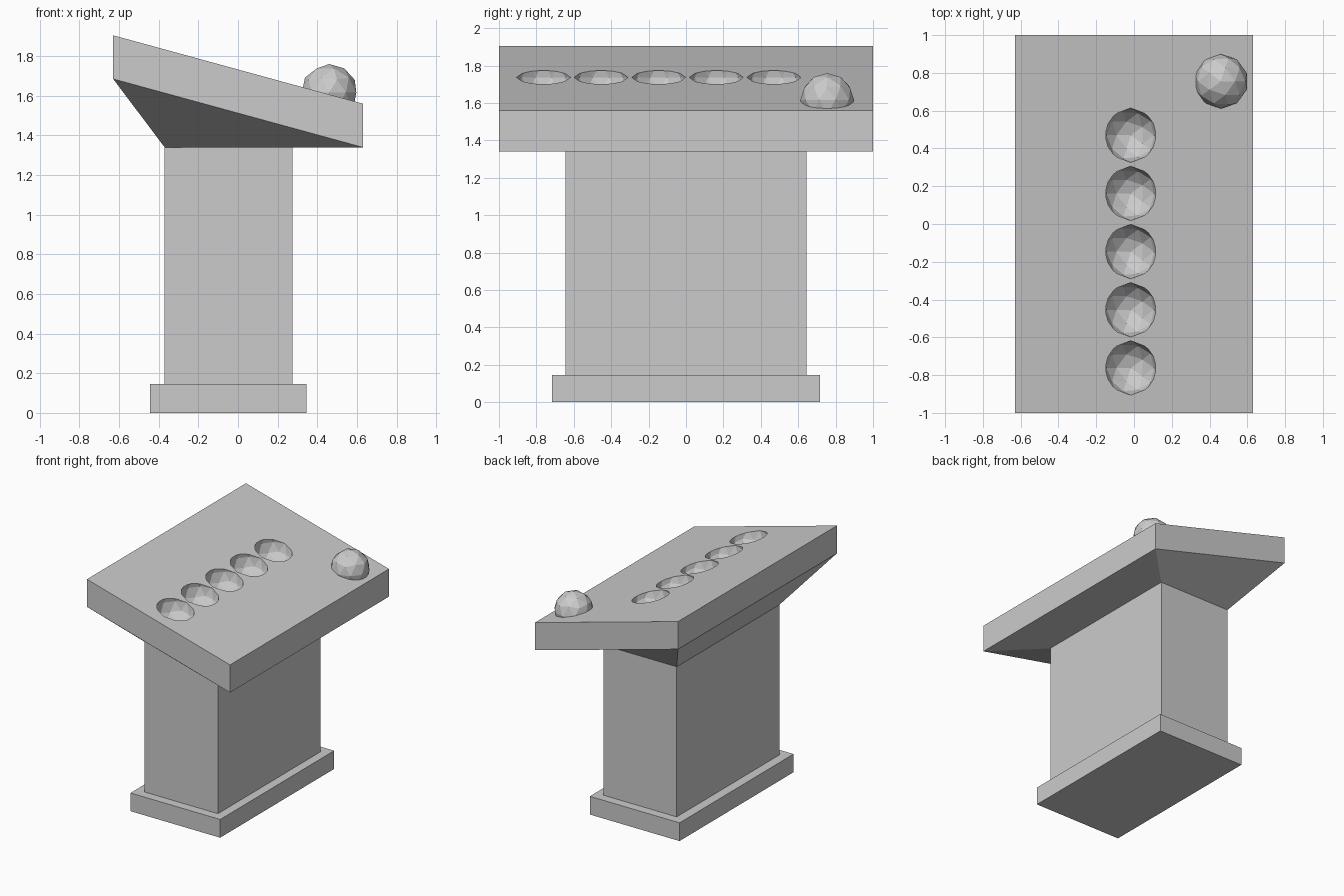
import bpy, bmesh
from mathutils import Matrix

if "Cube" in bpy.data.objects:
    bpy.data.objects.remove(bpy.data.objects["Cube"])

BALL_R = 0.144


def slab_z(x):
    # height of the sloped table top
    return 1.7325 - 0.2738 * x


def ring(x0, x1, y, z0, z1):
    # rectangle whose left side sits at z0 and right side at z1
    return [(x0, -y, z0), (x1, -y, z1), (x1, y, z1), (x0, y, z0)]


def loft(name, rings):
    bm = bmesh.new()
    vs = [[bm.verts.new(p) for p in r] for r in rings]
    for a, b in zip(vs, vs[1:]):
        for i in range(4):
            j = (i + 1) % 4
            bm.faces.new((a[i], a[j], b[j], b[i]))
    bm.faces.new(vs[0][::-1])
    bm.faces.new(vs[-1])
    return finish(bm, name)


def balls(name, centres):
    bm = bmesh.new()
    for c in centres:
        bmesh.ops.create_icosphere(bm, subdivisions=2, radius=BALL_R,
                                   matrix=Matrix.Translation(c))
    return finish(bm, name)


def finish(bm, name):
    bmesh.ops.recalc_face_normals(bm, faces=bm.faces)
    me = bpy.data.meshes.new(name)
    bm.to_mesh(me)
    bm.free()
    ob = bpy.data.objects.new(name, me)
    bpy.context.collection.objects.link(ob)
    return ob


# plinth, column, flared underside and sloped slab as one closed body
pedestal = loft("pedestal", [
    ring(-0.445, 0.345, 0.717, 0, 0),
    ring(-0.445, 0.345, 0.717, 0.145, 0.145),
    ring(-0.37, 0.275, 0.645, 0.145, 0.145),
    ring(-0.37, 0.275, 0.645, 1.34, 1.34),
    ring(-0.63, 0.63, 1.0, 1.685, 1.34),
    ring(-0.63, 0.63, 1.0, slab_z(-0.63), slab_z(0.63)),
])

# row of five bowl-shaped hollows in the slab
hx = -0.017
cutter = balls("hollow_cutter",
               [(hx, -0.762 + 0.308 * i, slab_z(hx)) for i in range(5)])
cutter.hide_render = True
mod = pedestal.modifiers.new("hollows", 'BOOLEAN')
mod.operation = 'DIFFERENCE'
mod.solver = 'EXACT'
mod.object = cutter
bpy.context.view_layer.objects.active = pedestal
bpy.ops.object.modifier_apply(modifier=mod.name)
bpy.data.objects.remove(cutter)

# ball half sunk into the low corner
balls("ball", [(0.46, 0.755, 1.616)])
